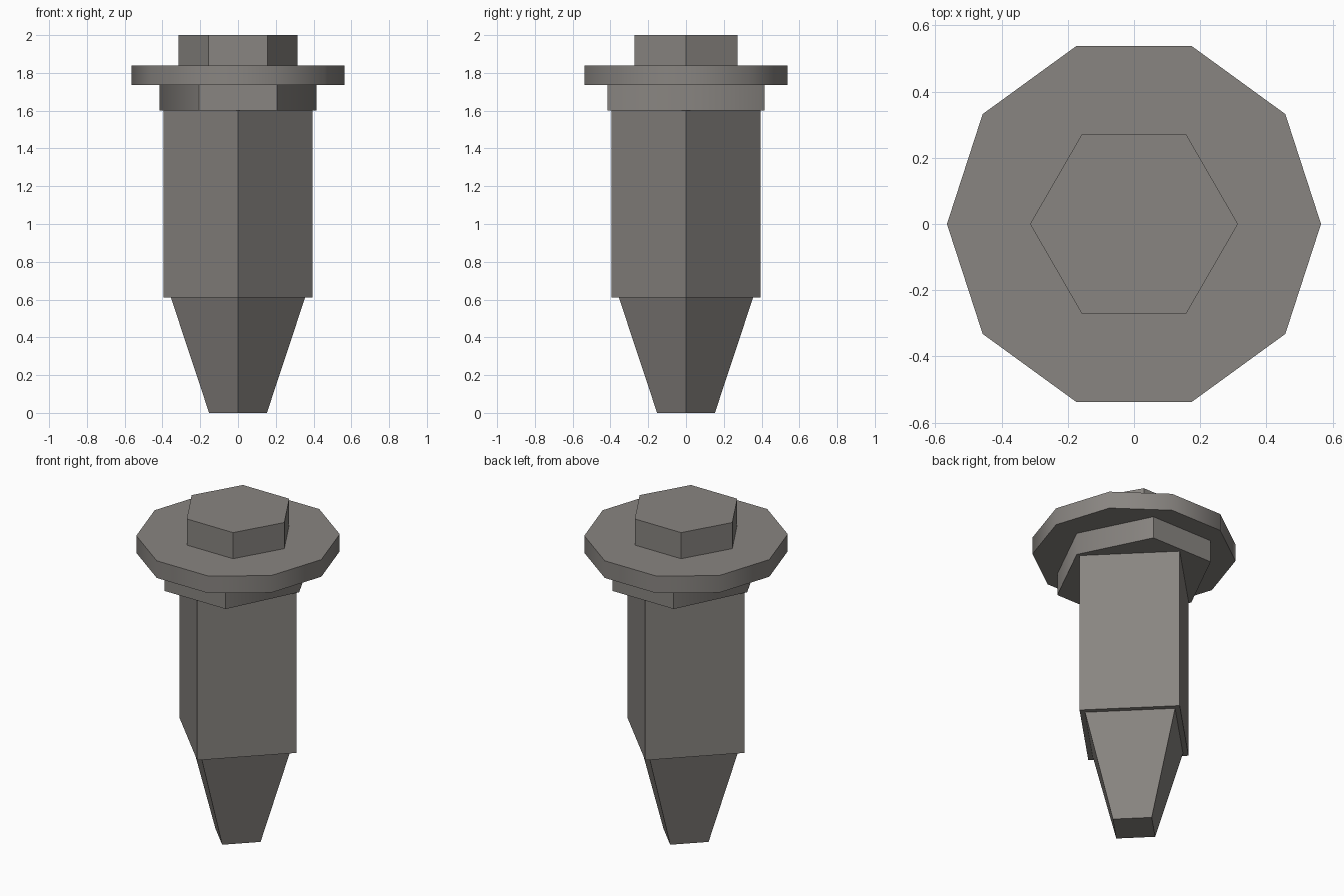
import bpy
import math

if "Cube" in bpy.data.objects:
    bpy.data.objects.remove(bpy.data.objects["Cube"])

# single steel colour
steel = bpy.data.materials.new("warm grey steel")
steel.diffuse_color = (0.25, 0.235, 0.22, 1.0)
steel.use_nodes = True
steel.node_tree.nodes["Principled BSDF"].inputs["Base Color"].default_value = steel.diffuse_color


def prism(name, sides, z0, z1, r0, r1, y_scale=1.0):
    """Upright prism or tapered prism with a corner on the +x axis."""
    rings = []
    for z, r in ((z0, r0), (z1, r1)):
        for i in range(sides):
            a = math.tau * i / sides
            rings.append((r * math.cos(a), r * math.sin(a) * y_scale, z))
    faces = [tuple(reversed(range(sides))), tuple(range(sides, 2 * sides))]
    for i in range(sides):
        j = (i + 1) % sides
        faces.append((i, j, sides + j, sides + i))
    mesh = bpy.data.meshes.new(name)
    mesh.from_pydata(rings, [], faces)
    mesh.materials.append(steel)
    obj = bpy.data.objects.new(name, mesh)
    bpy.context.collection.objects.link(obj)
    # soften shallow corners, keep steep ones crisp
    bpy.ops.object.select_all(action='DESELECT')
    obj.select_set(True)
    bpy.context.view_layer.objects.active = obj
    bpy.ops.object.shade_smooth_by_angle(angle=math.radians(55))
    return obj


# tapered point and square shank
prism("tapered_tip", 4, 0.0, 0.61, 0.153, 0.355)
prism("square_shank", 4, 0.61, 1.60, 0.395, 0.395)
# six-sided collar, stretched to equal width and depth
prism("collar", 6, 1.60, 1.735, 0.415, 0.415, y_scale=2 / math.sqrt(3))
# ten-sided flange and hexagonal head
prism("flange", 10, 1.735, 1.84, 0.565, 0.565)
prism("hex_head", 6, 1.84, 2.0, 0.314, 0.314)
